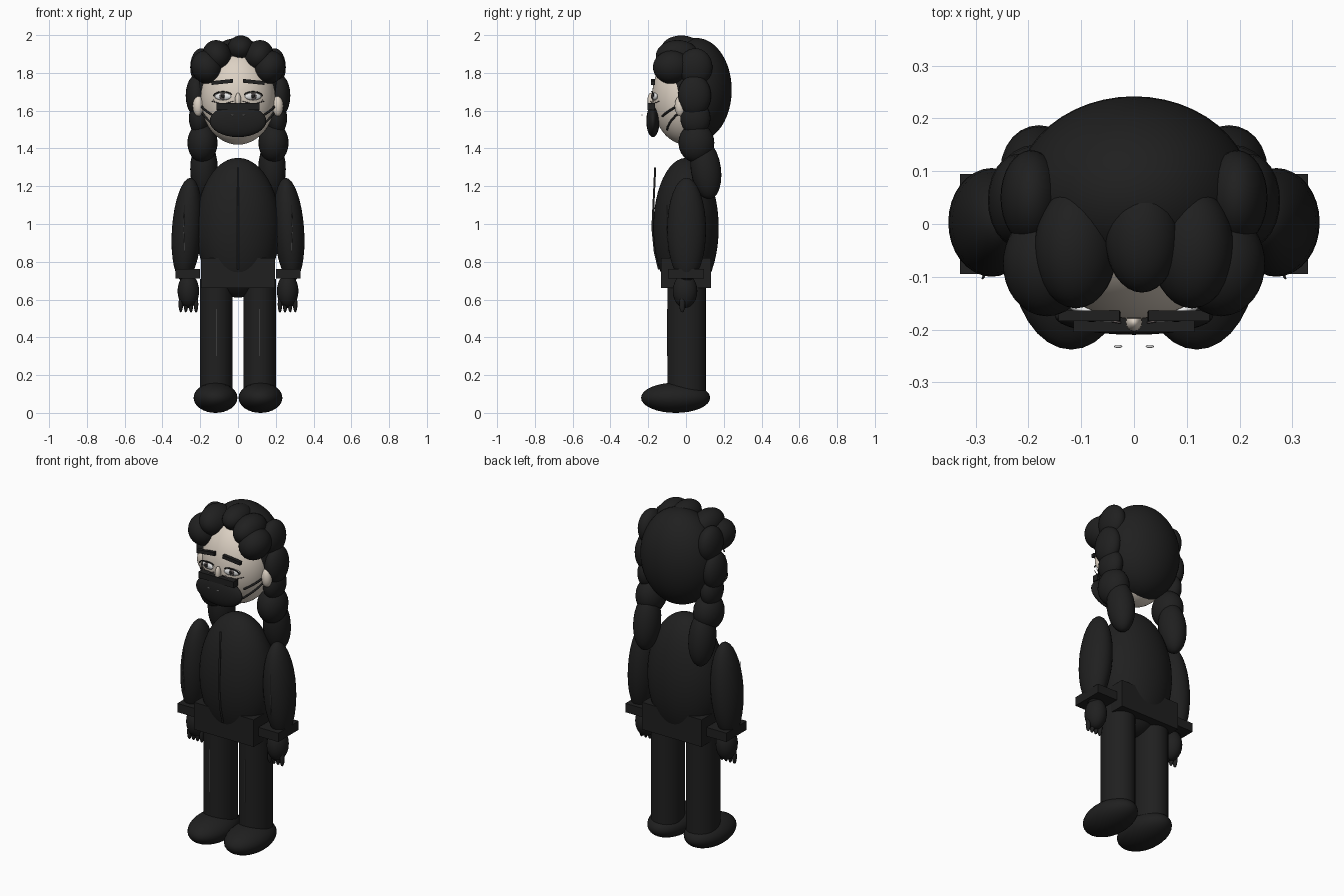
import bpy
from math import radians, cos, sin, pi
from mathutils import Vector

cube = bpy.data.objects.get("Cube")
if cube:
    bpy.data.objects.remove(cube, do_unlink=True)


def material(name, rgb):
    m = bpy.data.materials.new(name)
    m.use_nodes = True
    m.diffuse_color = (*rgb, 1)
    m.node_tree.nodes["Principled BSDF"].inputs["Base Color"].default_value = (*rgb, 1)
    return m


BLACK = material("black", (0.014, 0.014, 0.014))
SKIN = material("pale skin", (0.72, 0.64, 0.55))
WHITE = material("eye white", (0.8, 0.8, 0.8))
IRIS = material("grey iris", (0.12, 0.1, 0.1))
GREY = material("grey trim", (0.1, 0.1, 0.1))


def finish(name, mat, smooth=True):
    o = bpy.context.object
    o.name = name
    o.data.materials.append(mat)
    if smooth:
        bpy.ops.object.shade_smooth_by_angle(angle=radians(40))
    return o


def ball(name, mat, loc, size, rot=(0, 0, 0), seg=32):
    bpy.ops.mesh.primitive_uv_sphere_add(segments=seg, ring_count=seg // 2, location=loc,
                                         rotation=[radians(a) for a in rot])
    bpy.context.object.scale = size
    return finish(name, mat)


def box(name, mat, loc, size, rot=(0, 0, 0)):
    bpy.ops.mesh.primitive_cube_add(size=2, location=loc, rotation=[radians(a) for a in rot])
    bpy.context.object.scale = size
    return finish(name, mat, False)


def cord(name, mat, points, radius):
    curve = bpy.data.curves.new(name, "CURVE")
    curve.dimensions = "3D"
    curve.bevel_depth = radius
    curve.bevel_resolution = 1
    curve.use_fill_caps = True
    line = curve.splines.new("POLY")
    line.points.add(len(points) - 1)
    for p, co in zip(line.points, points):
        p.co = (*co, 1)
    curve.materials.append(mat)
    o = bpy.data.objects.new(name, curve)
    bpy.context.collection.objects.link(o)
    return o


# Head and hair mass
ball("head", SKIN, (0, 0, 1.67), (0.2, 0.18, 0.25), seg=48)
ball("back_hair", BLACK, (0, 0.055, 1.71), (0.225, 0.187, 0.275), seg=48)
ball("top_curl", BLACK, (0.015, -0.025, 1.93), (0.07, 0.105, 0.068))

# Face centre
ball("nose", SKIN, (0, -0.186, 1.655), (0.016, 0.018, 0.04), seg=16)
ball("mask", BLACK, (0, -0.175, 1.545), (0.15, 0.035, 0.085))
box("mask_top_band", BLACK, (0, -0.185, 1.622), (0.115, 0.02, 0.018))

# Torso, hem and zip
ball("torso", BLACK, (0, 0, 0.98), (0.222, 0.173, 0.37), seg=48)
box("jacket_hem", BLACK, (0, 0, 0.74), (0.195, 0.133, 0.08))
cord("zip", BLACK, [(0, -0.163, 1.3), (0, -0.17, 1.15), (0, -0.178, 0.98),
                    (0, -0.165, 0.85), (0, -0.143, 0.76)], 0.006)

for s, side in ((1, "left"), (-1, "right")):
    # Curls around the hairline
    ball(side + "_front_curl", BLACK, (s * 0.11, -0.045, 1.89), (0.077, 0.115, 0.085), (0, s * 25, 0))
    ball(side + "_temple_curl", BLACK, (s * 0.165, -0.075, 1.83), (0.082, 0.1, 0.09), (0, s * 25, 0))
    ball(side + "_side_curl", BLACK, (s * 0.195, 0.05, 1.83), (0.058, 0.09, 0.1))

    # Braid
    for i, (x, y, z, rx, ry, rz, tilt) in enumerate((
            (0.22, 0.045, 1.68, 0.057, 0.088, 0.11, 0),
            (0.205, 0.05, 1.56, 0.055, 0.08, 0.09, 0),
            (0.188, 0.055, 1.43, 0.08, 0.095, 0.105, 0),
            (0.18, 0.105, 1.29, 0.073, 0.08, 0.16, 8))):
        ball(f"{side}_braid_{i + 1}", BLACK, (s * x, y, z), (rx, ry, rz), (tilt, 0, 0), 24)

    # Ear and mask straps
    ball(side + "_ear", SKIN, (s * 0.21, -0.03, 1.625), (0.03, 0.03, 0.055), seg=20)
    for name, z0, z1 in (("upper", 1.57, 1.635), ("lower", 1.5, 1.6)):
        pts = []
        for i in range(8):
            t = i / 7
            z = z0 + (z1 - z0) * t
            k = (1 - ((z - 1.67) / 0.25) ** 2) ** 0.5
            a = radians(42 + (82 - 42) * t)
            pts.append((s * 0.204 * k * sin(a), -0.184 * k * cos(a), z))
        cord(f"{side}_{name}_strap", BLACK, pts, 0.006)

    # Eye, lashes and brow
    x = s * 0.08
    ball(side + "_eye", WHITE, (x, -0.168, 1.675), (0.046, 0.012, 0.02), (0, 0, s * 18), 20)
    ball(side + "_iris", IRIS, (x, -0.177, 1.676), (0.018, 0.006, 0.018), seg=16)
    ball(side + "_pupil", BLACK, (x, -0.182, 1.677), (0.01, 0.004, 0.01), seg=12)
    lid = [(x + 0.05 * cos(pi * i / 8), -0.181 + 0.008 * abs(cos(pi * i / 8)),
            1.677 + 0.023 * sin(pi * i / 8)) for i in range(9)]
    cord(side + "_upper_lash", BLACK, lid, 0.004)
    cord(side + "_lower_lid", IRIS, [(px, py, 2 * 1.668 - pz) for px, py, pz in lid], 0.002)
    cord(side + "_cheek_line", IRIS, [(s * 0.025, -0.187, 1.65), (s * 0.08, -0.178, 1.635),
                                      (s * 0.14, -0.143, 1.65)], 0.002)
    box(side + "_brow", BLACK, (s * 0.084, -0.174, 1.752), (0.058, 0.01, 0.01), (0, s * 6, 0))
    ball(side + "_mask_stud", WHITE, (s * 0.03, -0.232, 1.577), (0.008, 0.003, 0.004), seg=12)

    # Arm, cuff, hand and fingers
    ball(side + "_arm", BLACK, (s * 0.27, 0.003, 0.97), (0.08, 0.103, 0.275), (0, -s * 4, 0))
    box(side + "_cuff", BLACK, (s * 0.265, 0, 0.737), (0.065, 0.095, 0.026))
    ball(side + "_hand", BLACK, (s * 0.263, -0.005, 0.645), (0.057, 0.065, 0.09), seg=24)
    for i in range(4):
        ball(f"{side}_finger_{i + 1}", BLACK, (s * (0.222 + 0.027 * i), -0.02, 0.575),
             (0.012, 0.016, 0.044), seg=12)
    cord(side + "_sleeve_stripe", GREY, [(s * 0.284, -0.1, 1.1), (s * 0.287, -0.103, 0.97),
                                         (s * 0.284, -0.095, 0.85)], 0.002)

    # Leg, seam stripe and shoe
    bpy.ops.mesh.primitive_cylinder_add(vertices=32, radius=1, depth=2, location=(s * 0.115, 0.003, 0.4))
    bpy.context.object.scale = (0.087, 0.102, 0.31)
    finish(side + "_leg", BLACK)
    cord(side + "_leg_stripe", GREY, [(s * 0.115, -0.099, 0.55), (s * 0.115, -0.099, 0.3)], 0.002)
    ball(side + "_shoe", BLACK, (s * 0.119, -0.055, 0.08), (0.116, 0.183, 0.08))
